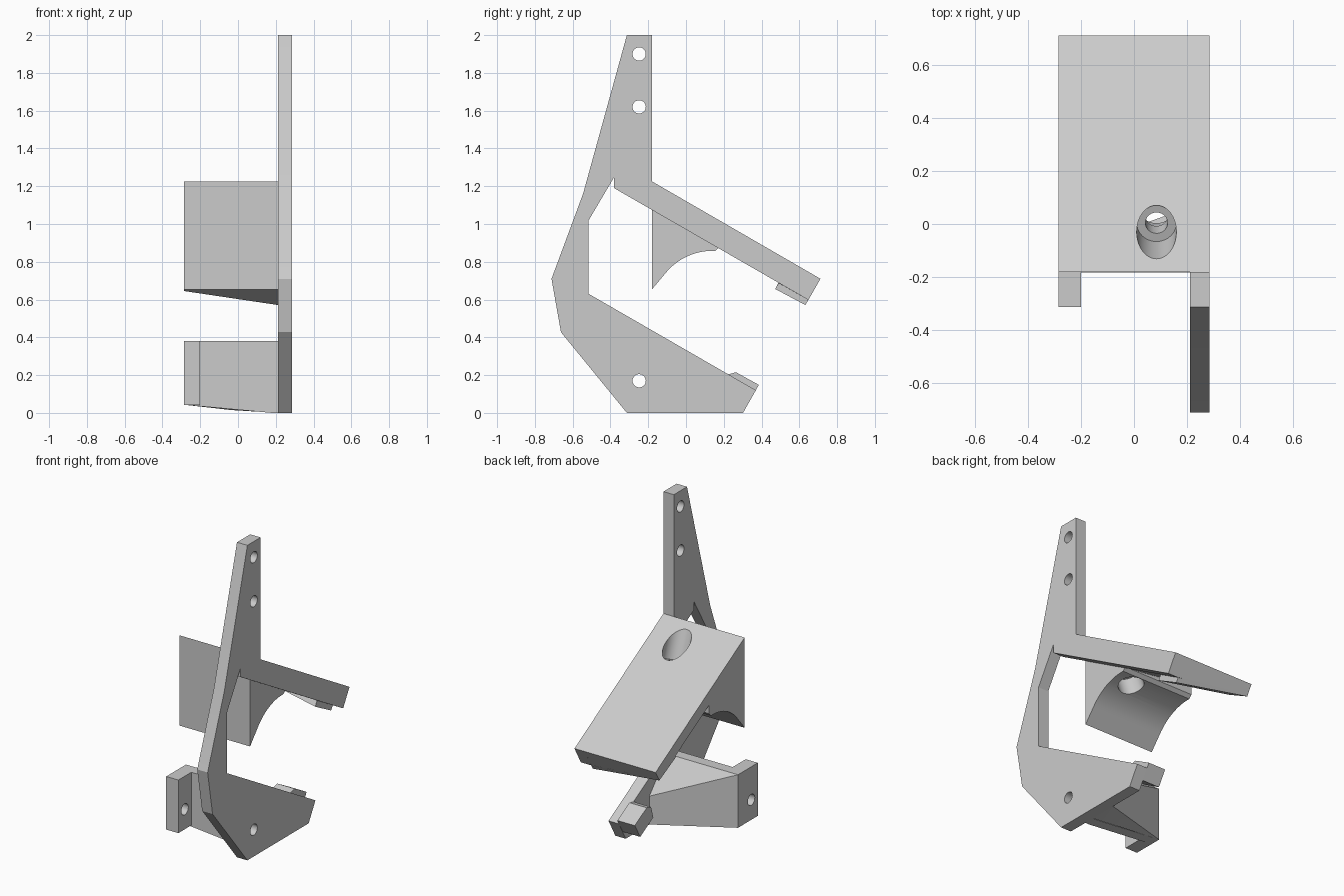
import bpy, bmesh, math
from mathutils import Vector

cube = bpy.data.objects.get("Cube")
if cube:
    bpy.data.objects.remove(cube)

grey = bpy.data.materials.new("light_grey")
grey.use_nodes = True
tone = (0.6, 0.6, 0.6, 1)
grey.diffuse_color = tone
grey.node_tree.nodes["Principled BSDF"].inputs["Base Color"].default_value = tone

OUT, IN, FAR = 0.285, 0.212, -0.285     # plate faces and the far side


def finish(name, bm):
    bmesh.ops.recalc_face_normals(bm, faces=bm.faces)
    mesh = bpy.data.meshes.new(name)
    bm.to_mesh(mesh)
    bm.free()
    mesh.materials.append(grey)
    ob = bpy.data.objects.new(name, mesh)
    bpy.context.collection.objects.link(ob)
    return ob


def prism(name, points, lo, hi):
    """Extrude a (y, z) outline along x."""
    bm = bmesh.new()
    face = bm.faces.new([bm.verts.new((lo, *p)) for p in points])
    new = bmesh.ops.extrude_face_region(bm, geom=[face])["geom"]
    bmesh.ops.translate(bm, vec=(hi - lo, 0, 0),
                        verts=[v for v in new if isinstance(v, bmesh.types.BMVert)])
    return finish(name, bm)


def hull(name, points):
    bm = bmesh.new()
    for p in points:
        bm.verts.new(p)
    bmesh.ops.convex_hull(bm, input=bm.verts)
    bmesh.ops.dissolve_limit(bm, angle_limit=0.01, verts=bm.verts, edges=bm.edges)
    return finish(name, bm)


def bore(ob, start, end, radius):
    """Cut a round hole between two points."""
    a, b = Vector(start), Vector(end)
    bm = bmesh.new()
    bmesh.ops.create_cone(bm, cap_ends=True, segments=40, radius1=radius,
                          radius2=radius, depth=(b - a).length)
    bmesh.ops.rotate(bm, verts=bm.verts, matrix=(b - a).to_track_quat("Z", "Y").to_matrix())
    bmesh.ops.translate(bm, verts=bm.verts, vec=(a + b) / 2)
    cutter = finish("bore_cutter", bm)
    cutter.hide_render = True
    mod = ob.modifiers.new("bore", "BOOLEAN")
    mod.operation, mod.solver, mod.object = "DIFFERENCE", "EXACT", cutter
    bpy.context.view_layer.update()
    cut = bpy.data.meshes.new_from_object(ob.evaluated_get(bpy.context.evaluated_depsgraph_get()))
    ob.modifiers.clear()
    ob.data = cut
    bpy.data.objects.remove(cutter)


# Side plate: upright, upper arm and lower arm in one outline
plate = prism("side_plate", [
    (-0.313, 2), (-0.181, 2), (-0.181, 1.226), (0.712, 0.71), (0.648, 0.598),
    (-0.381, 1.19), (-0.381, 1.247), (-0.515, 1.02), (-0.515, 0.63), (0.37, 0.12),
    (0.302, 0), (-0.313, 0), (-0.662, 0.427), (-0.712, 0.71), (-0.545, 1.16)], IN, OUT)
for z in (1.9, 1.62, 0.17):
    bore(plate, (0.1, -0.248, z), (0.4, -0.248, z), 0.035)

# Sloping upper shelf, thinner towards the far side
normal = Vector((0, 0.5, 0.866))
shelf_points = []
for x, thick in ((IN, 0.128), (FAR, 0.075)):
    top, tip = Vector((x, -0.181, 1.226)), Vector((x, 0.712, 0.71))
    shelf_points += [top, tip, tip - normal * thick, (x, -0.181, 1.226 - thick / 0.866)]
shelf = hull("upper_shelf", shelf_points)

# Block below the shelf with a concave underside
arc = []
for i in range(13):
    t = math.radians(142 - i * 54 / 12)
    arc.append((0.14 + 0.32 * math.cos(t), 0.538 + 0.32 * math.sin(t)))
block = prism("saddle_block", [(-0.181, 1.19), (-0.181, 0.653)] + arc
              + [(0.155, 0.858), (0.175, 0.878), (0.175, 0.983)], FAR, IN)

# Slanted bore through shelf and block, wide at both ends with a narrow neck
mouth, axis = Vector((0.085, -0.03, 1.138)), Vector((0, 0.342, -0.94))
for part in (shelf, block):
    for a, b, r in ((-0.3, 0.1, 0.075), (0.05, 0.6, 0.042), (0.18, 0.6, 0.075)):
        bore(part, mouth + axis * a, mouth + axis * b, r)

# Raised lip under the shelf tip, fading out towards the far side
hull("upper_lip", [(IN, 0.49, 0.688), (IN, 0.472, 0.656), (IN, 0.632, 0.571), (IN, 0.648, 0.598),
                   (FAR, 0.515, 0.737), (FAR, 0.51, 0.729), (FAR, 0.674, 0.645), (FAR, 0.68, 0.655)])

# Boss on the lower arm tip
prism("lower_boss", [(0.222, 0.204), (0.265, 0.215), (0.386, 0.148),
                     (0.33, 0.055), (0.2, 0.13)], 0.09, IN)

# Mounting tab with its cross hole
tab = prism("mounting_tab", [(-0.313, 0.043), (-0.313, 0.38), (-0.115, 0.38), (-0.115, 0.043)],
            FAR, -0.2)
bore(tab, (-0.4, -0.248, 0.17), (-0.1, -0.248, 0.17), 0.035)

# Lower cross wall and the angled brace behind it
hull("cross_wall", [(x, y, z) for y in (-0.183, -0.115) for x, z in
                    ((FAR, 0.38), (IN, 0.38), (FAR, 0.043), (-0.2, 0.043), (0.18, 0), (IN, 0))])
hull("angled_brace", [
    (FAR, -0.115, 0.38), (IN, -0.115, 0.38), (FAR, -0.115, 0.043), (IN, -0.115, 0),
    (-0.035, -0.105, 0.21), (-0.035, -0.105, 0.015), (IN, 0.065, 0.18), (IN, 0.065, 0)])

# Smooth the round bores and keep hard edges
for ob in bpy.context.scene.objects:
    ob.select_set(ob.type == "MESH")
bpy.context.view_layer.objects.active = plate
bpy.ops.object.shade_smooth_by_angle(angle=math.radians(20))
